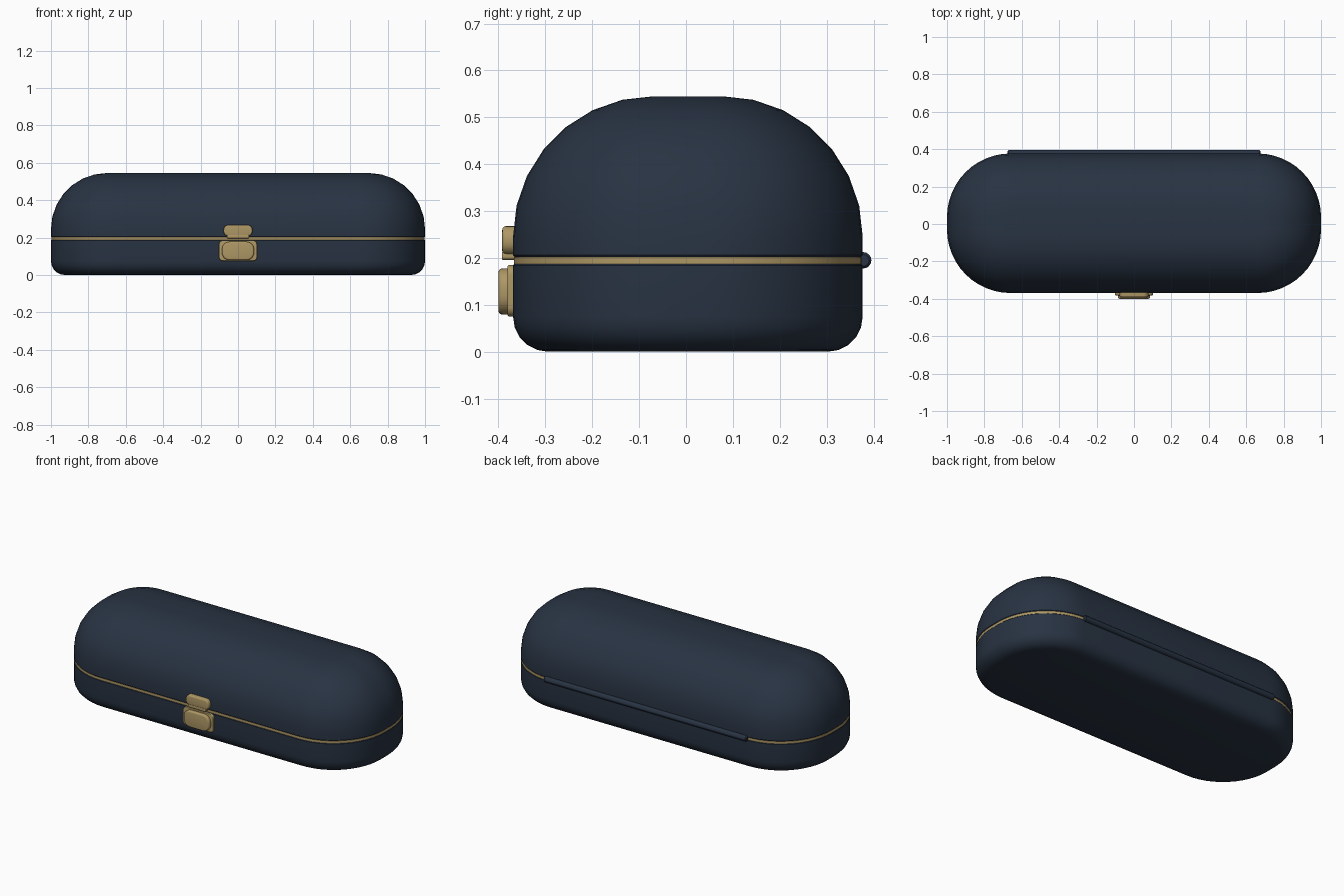
import bpy, bmesh, math
from mathutils import Matrix, Vector

if "Cube" in bpy.data.objects:
    bpy.data.objects.remove(bpy.data.objects["Cube"])


def material(name, rgb):
    m = bpy.data.materials.new(name)
    m.diffuse_color = (*rgb, 1)
    m.use_nodes = True
    m.node_tree.nodes["Principled BSDF"].inputs["Base Color"].default_value = m.diffuse_color
    return m


NAVY = material("navy leather", (0.021, 0.033, 0.055))
BRASS = material("brass", (0.42, 0.31, 0.13))
YC = 0.004  # depth centre of the case body


def rounded_rect(hx, hy, r, seg):
    """Outline of a rectangle with rounded corners."""
    pts = []
    for k, (sx, sy) in enumerate([(1, 1), (-1, 1), (-1, -1), (1, -1)]):
        for i in range(seg + 1):
            a = math.pi / 2 * (k + i / seg)
            pts.append((sx * (hx - r) + r * math.cos(a),
                        sy * (hy - r) + r * math.sin(a)))
    return pts


def loft(name, hx, hy, r, seg, profile, mat, matrix):
    """Stack rounded rectangles; profile holds (inset, height) pairs."""
    bm = bmesh.new()
    rings = [[bm.verts.new((x, y, h)) for x, y in
              rounded_rect(hx - d, hy - d, r - d, seg)] for d, h in profile]
    n = len(rings[0])
    for a, b in zip(rings, rings[1:]):
        for i in range(n):
            j = (i + 1) % n
            bm.faces.new((a[i], a[j], b[j], b[i]))
    bm.faces.new(rings[0][::-1])
    bm.faces.new(rings[-1])
    bm.transform(matrix)
    bmesh.ops.recalc_face_normals(bm, faces=bm.faces)
    me = bpy.data.meshes.new(name)
    bm.to_mesh(me)
    bm.free()
    ob = bpy.data.objects.new(name, me)
    bpy.context.collection.objects.link(ob)
    me.materials.append(mat)
    bpy.ops.object.select_all(action='DESELECT')
    ob.select_set(True)
    bpy.context.view_layer.objects.active = ob
    bpy.ops.object.shade_smooth_by_angle(angle=math.radians(35))
    return ob


def arc(r, z, start, end, n):
    """Edge rounding as (inset, height) pairs around height z."""
    angles = [math.radians(start + (end - start) * i / n) for i in range(n + 1)]
    return [(r * (1 - math.cos(a)), z + r * math.sin(a)) for a in angles]


# Case shells and the trim between them
body = Matrix.Translation((0, YC, 0))
loft("lower_case", 1, 0.373, 0.34, 12,
     arc(0.075, 0.075, -90, 0, 5) + [(0, 0.184), (0.003, 0.188)], NAVY, body)
loft("seam_trim", 0.998, 0.371, 0.338, 12,
     [(0, 0.187), (0, 0.202)], BRASS, body)
loft("domed_lid", 1, 0.373, 0.34, 12,
     [(0.004, 0.201), (0, 0.206)] + arc(0.30, 0.245, 0, 90, 7), NAVY, body)

# Hinge barrel along the back
loft("hinge_barrel", 0.0175, 0.0175, 0.0175, 4,
     [(0.005, -0.675), (0, -0.67), (0, 0.67), (0.005, 0.675)], NAVY,
     Matrix.Translation((0, 0.378, 0.195)) @ Matrix.Rotation(math.pi / 2, 4, 'Y'))


# Front clasp: rounded plates facing forward
def plate(name, hx, z0, z1, r, back, front, bevel):
    depth = back - front
    place = Matrix.Translation((0, back, (z0 + z1) / 2)) @ Matrix.Rotation(math.pi / 2, 4, 'X')
    loft(name, hx, (z1 - z0) / 2, r, 6,
         [(0, 0)] + arc(bevel, depth - bevel, 0, 90, 4), BRASS, place)


plate("clasp_base", 0.102, 0.075, 0.185, 0.022, -0.36, -0.381, 0.004)
plate("clasp_button", 0.086, 0.079, 0.178, 0.042, -0.375, -0.400, 0.009)
plate("clasp_catch", 0.077, 0.207, 0.268, 0.027, -0.36, -0.392, 0.008)
plate("clasp_tongue", 0.06, 0.196, 0.214, 0.007, -0.36, -0.393, 0.003)
